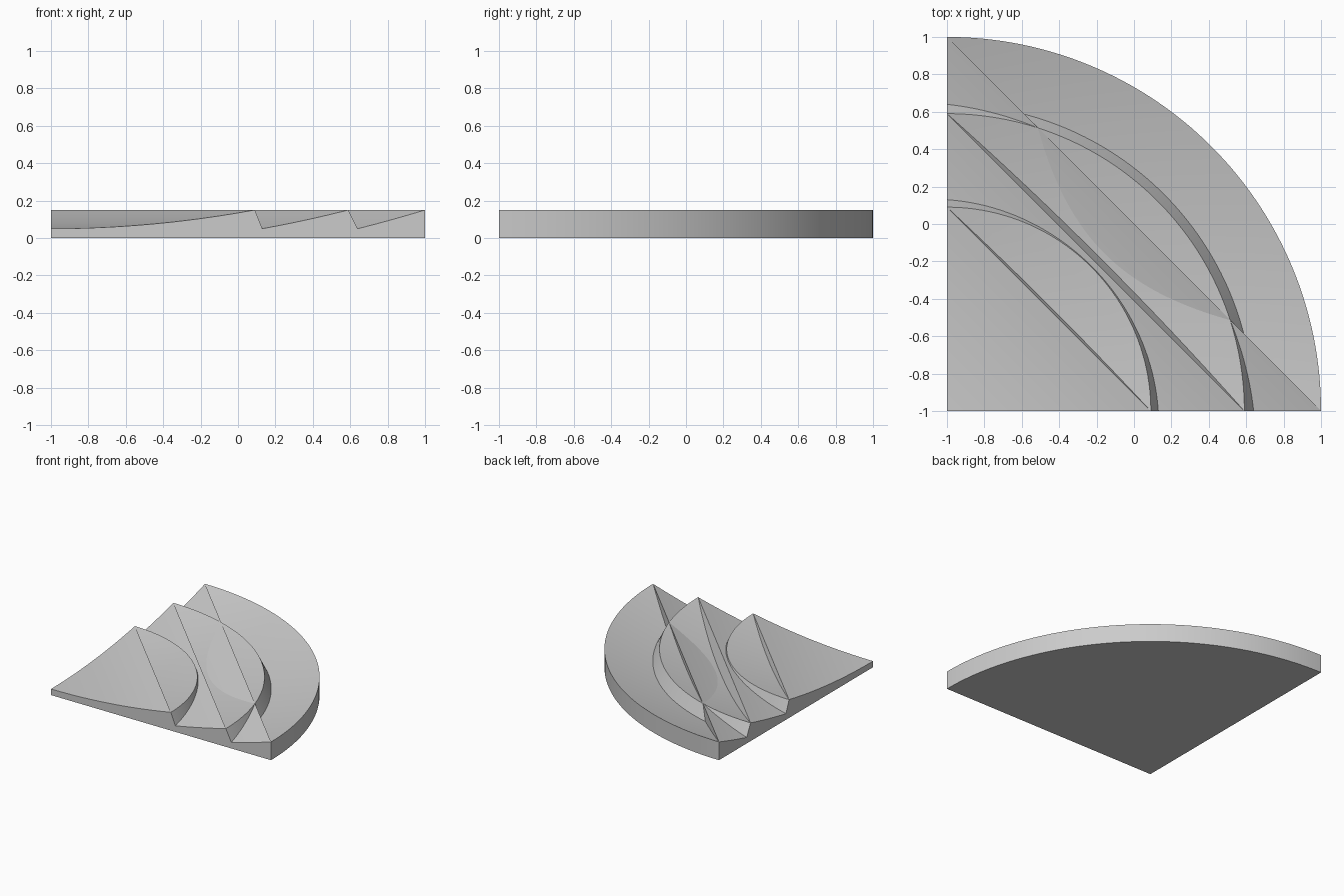
import bpy
import bmesh
import math

cube = bpy.data.objects.get("Cube")
if cube:
    bpy.data.objects.remove(cube, do_unlink=True)

LOW, HIGH = 0.05, 0.15
TEETH = [(0.0, 1.09), (1.13, 1.59), (1.64, 2.0)]   # groove and crest radius
SAMPLES = 12

glass = bpy.data.materials.new("light grey")
glass.use_nodes = True
grey = (0.6, 0.6, 0.6, 1.0)
glass.diffuse_color = grey
glass.node_tree.nodes["Principled BSDF"].inputs["Base Color"].default_value = grey


def tooth_profile():
    """Closed outline (radius, height): flat base with curved saw teeth above."""
    points = [(0.0, 0.0)]
    for start, end in TEETH:
        for i in range(SAMPLES + 1):
            r = start + (end - start) * i / SAMPLES
            rise = (r * r - start * start) / (end * end - start * start)
            points.append((r, LOW + (HIGH - LOW) * rise))
    points.append((TEETH[-1][1], 0.0))
    return points


def quarter_sweep(name, steps):
    """Sweep the outline through a quarter turn; one step gives straight prisms."""
    outline = tooth_profile()
    bm = bmesh.new()
    rings = []
    for s in range(steps + 1):
        a = math.pi / 2 * s / steps
        c, d = round(math.cos(a), 7), round(math.sin(a), 7)
        rings.append([bm.verts.new((r * c - 1, r * d - 1, z)) for r, z in outline])
    count = len(outline)
    for near, far in zip(rings, rings[1:]):
        for i in range(1, count):              # the edge on the axis is skipped
            j = (i + 1) % count
            bm.faces.new((near[i], near[j], far[j], far[i]))
    bm.faces.new(rings[0])
    bm.faces.new(rings[-1])
    bmesh.ops.remove_doubles(bm, verts=bm.verts, dist=1e-5)
    bmesh.ops.recalc_face_normals(bm, faces=bm.faces)
    mesh = bpy.data.meshes.new(name)
    bm.to_mesh(mesh)
    bm.free()
    mesh.materials.append(glass)
    obj = bpy.data.objects.new(name, mesh)
    bpy.context.scene.collection.objects.link(obj)
    return obj


# Round ridges merged with straight ridges
lens = quarter_sweep("ridged_quarter_lens", 64)
straight = quarter_sweep("straight_ridges", 1)

union = lens.modifiers.new("merge_ridges", 'BOOLEAN')
union.operation = 'UNION'
union.solver = 'EXACT'
union.object = straight

bpy.ops.object.select_all(action='DESELECT')
lens.select_set(True)
bpy.context.view_layer.objects.active = lens
bpy.ops.object.modifier_apply(modifier=union.name)
bpy.data.objects.remove(straight, do_unlink=True)

# Smooth curved surfaces, sharp crests
bpy.ops.object.shade_smooth_by_angle(angle=math.radians(6))
